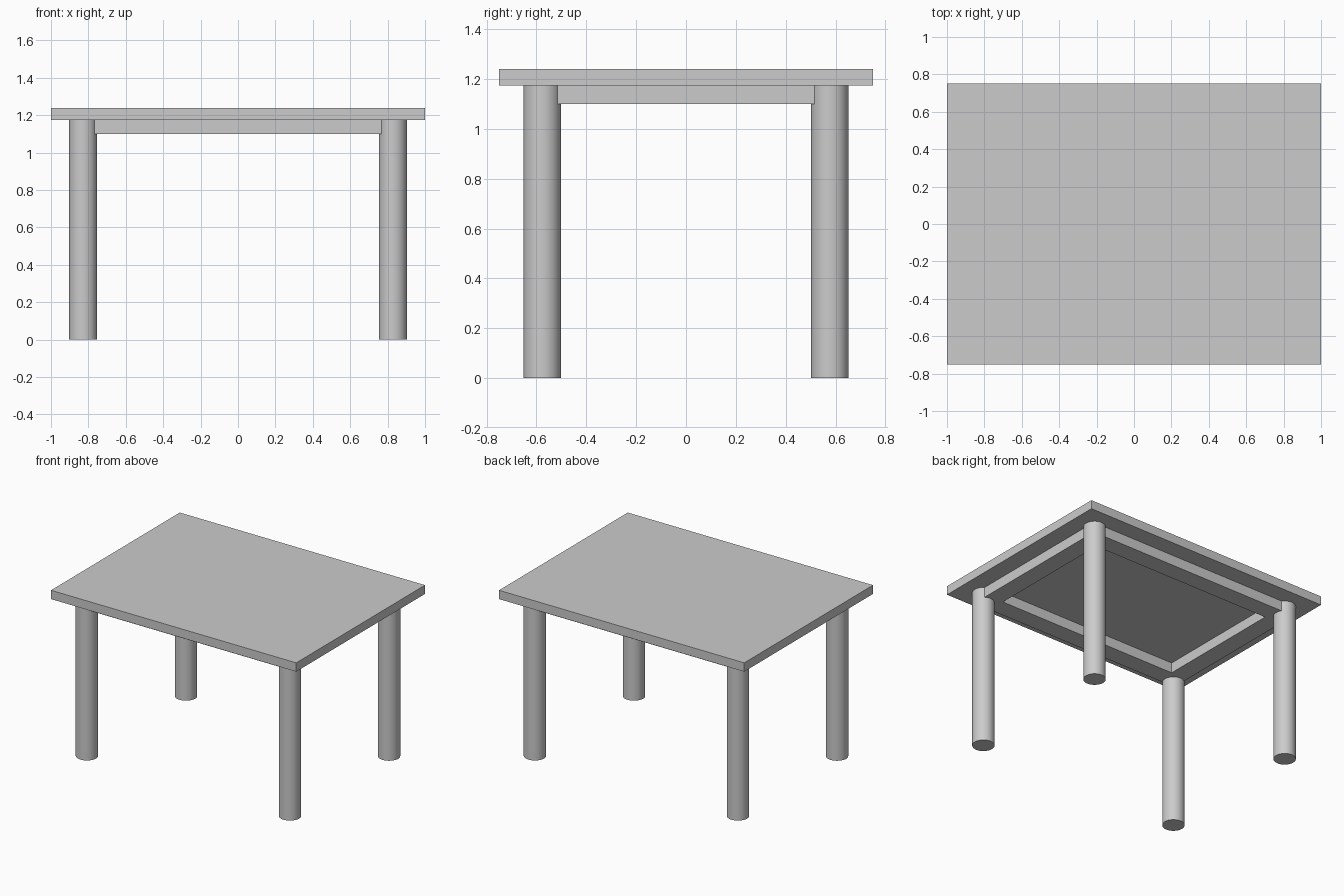
import bpy

cube = bpy.data.objects.get("Cube")
if cube:
    bpy.data.objects.remove(cube, do_unlink=True)

# Single plain grey finish
GREY = (0.6, 0.6, 0.6, 1.0)
grey = bpy.data.materials.new("plain grey")
grey.use_nodes = True
grey.diffuse_color = GREY
for node in grey.node_tree.nodes:
    if node.type == "BSDF_PRINCIPLED":
        node.inputs["Base Color"].default_value = GREY

TOP_Z, UNDERSIDE, APRON_Z = 1.24, 1.175, 1.10
LEG_X, LEG_Y, LEG_R = 0.828, 0.577, 0.075
OUTER_X, INNER_X = 0.87, 0.735
OUTER_Y, INNER_Y = 0.62, 0.485


def box(name, low, high):
    """Box spanning two opposite corners."""
    centre = [(a + b) / 2 for a, b in zip(low, high)]
    bpy.ops.mesh.primitive_cube_add(size=1, location=centre)
    obj = bpy.context.object
    obj.name = name
    obj.scale = [b - a for a, b in zip(low, high)]
    bpy.ops.object.transform_apply(location=False, rotation=False, scale=True)
    obj.data.materials.append(grey)


# Tabletop slab
box("tabletop", (-1, -0.75, UNDERSIDE), (1, 0.75, TOP_Z))

# Legs, one under each corner
for side, sx in (("left", 1), ("right", -1)):
    for end, sy in (("front", -1), ("back", 1)):
        bpy.ops.mesh.primitive_cylinder_add(
            vertices=32, radius=LEG_R, depth=UNDERSIDE,
            location=(sx * LEG_X, sy * LEG_Y, UNDERSIDE / 2))
        leg = bpy.context.object
        leg.name = f"{end}_{side}_leg"
        leg.data.materials.append(grey)
        bpy.ops.object.shade_smooth_by_angle()

# Apron rails: long ones end inside the legs, short ones butt against them
for name, s in (("front_apron", -1), ("back_apron", 1)):
    y0, y1 = sorted((s * INNER_Y, s * OUTER_Y))
    box(name, (-LEG_X, y0, APRON_Z), (LEG_X, y1, UNDERSIDE))
for name, s in (("left_apron", 1), ("right_apron", -1)):
    x0, x1 = sorted((s * INNER_X, s * OUTER_X))
    box(name, (x0, -LEG_Y, APRON_Z), (x1, LEG_Y, UNDERSIDE))
